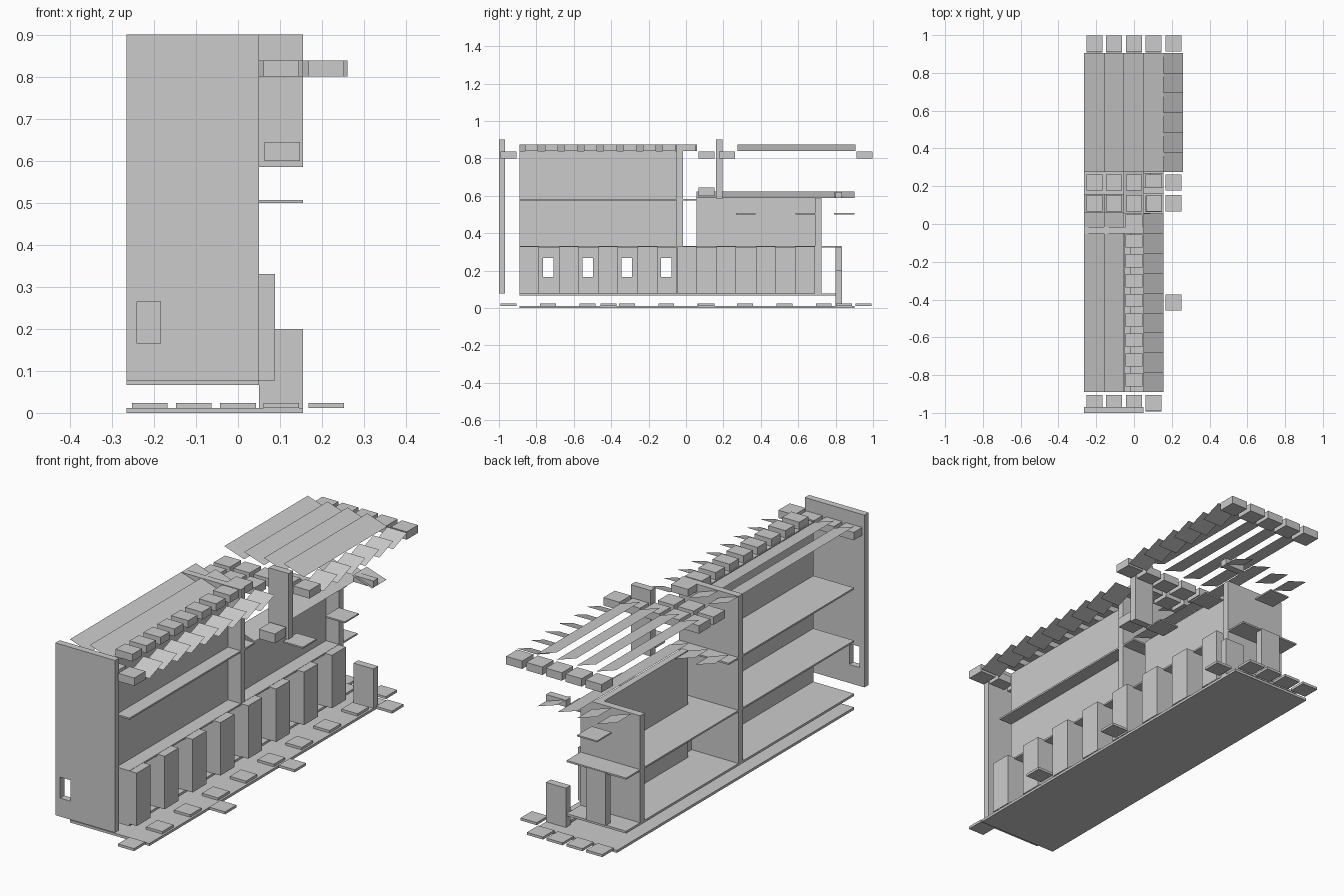
import bpy, bmesh

if "Cube" in bpy.data.objects:
    bpy.data.objects.remove(bpy.data.objects["Cube"])

grey = bpy.data.materials.new("stone_grey")
grey.diffuse_color = (0.6, 0.6, 0.6, 1)
grey.use_nodes = True
grey.node_tree.nodes["Principled BSDF"].inputs["Base Color"].default_value = grey.diffuse_color
U = 0.105  # grid cell


def make(name, boxes=(), quads=()):
    """One object from boxes (x0,x1,y0,y1,z0,z1) and flat quads."""
    bm = bmesh.new()
    for x0, x1, y0, y1, z0, z1 in boxes:
        vs = bmesh.ops.create_cube(bm, size=1)["verts"]
        for v in vs:
            v.co = (x1 if v.co.x > 0 else x0,
                    y1 if v.co.y > 0 else y0,
                    z1 if v.co.z > 0 else z0)
    for q in quads:
        bm.faces.new([bm.verts.new(p) for p in q])
    me = bpy.data.meshes.new(name)
    bm.to_mesh(me)
    bm.free()
    me.materials.append(grey)
    ob = bpy.data.objects.new(name, me)
    bpy.context.collection.objects.link(ob)
    return ob


def tile(x, y, z0, z1, h=0.0425):
    return (x - h, x + h, y - h, y + h, z0, z1)


def slope_x(x, y0, y1, z0, z1, w=U):
    """Plane high on its left edge, low on its right edge."""
    return [(x, y0, z1), (x + w, y0, z0), (x + w, y1, z0), (x, y1, z1)]


def slope_y(x, y, z0, z1):
    """Plane low on its near edge, high on its far edge."""
    return [(x, y, z0), (x + U, y, z0), (x + U, y + U, z1), (x, y + U, z1)]


L, R = -0.265, 0.05
cols = [-0.21, -0.105, 0.0, 0.103, 0.21]

# base sheets
make("ground_plate", [(L, 0.155, -0.89, 0.9, 0.0, 0.012)])
make("floor", [(L, R, -0.89, 0.83, 0.066, 0.077)])
make("lower_shelf", [(L, R, -0.89, 0.69, 0.323, 0.331)])
make("upper_shelf", [(L, R, -0.89, 0.055, 0.575, 0.583)])
make("end_ledge", [(L, R, 0.725, 0.83, 0.323, 0.331)])

# near end wall, pierced by a window
make("near_end_wall", [
    (L, -0.24, -1, -0.968, 0.077, 0.9), (-0.185, R, -1, -0.968, 0.077, 0.9),
    (-0.24, -0.185, -1, -0.968, 0.077, 0.165),
    (-0.24, -0.185, -1, -0.968, 0.265, 0.9)])
make("middle_wall", [(L, R, -0.05, -0.017, 0.077, 0.875)])
make("far_end_wall", [(L, R, 0.69, 0.725, 0.077, 0.588)])
make("upper_pier", [(0.05, 0.155, 0.16, 0.195, 0.585, 0.9)])

# long panel with four windows between the pillars
px0, px1 = -0.05, -0.018
edges = [-0.89]
for k in range(4):
    c = -0.737 + 0.2105 * k
    edges += [c - 0.028, c + 0.028]
edges.append(-0.05)
parts = [(px0, px1, -0.89, -0.05, 0.077, 0.165),
         (px0, px1, -0.89, -0.05, 0.268, 0.84)]
parts += [(px0, px1, edges[i], edges[i + 1], 0.165, 0.268) for i in range(0, 10, 2)]
make("main_panel", parts)
make("far_panel", [(px0, px1, 0.055, 0.69, 0.077, 0.588)])

# pillars along the right side
make("pillars", [(px1, 0.088, -0.89 + 0.2105 * k, -0.785 + 0.2105 * k, 0.077, 0.33)
                 for k in range(8)])
make("far_pillar", [(-0.16, -0.055, 0.80, 0.835, 0.077, 0.33)])
make("free_post", [(0.05, 0.155, 0.80, 0.835, 0.012, 0.2)])

# small ledges
make("small_ledges", [(0.05, 0.155, 0.268, 0.372, 0.5, 0.507),
                      (0.05, 0.155, 0.585, 0.69, 0.5, 0.507),
                      (-0.16, -0.055, 0.79, 0.9, 0.5, 0.507)])

# paving
pave = [(0.103, -0.95), (0.21, -0.415), (0.21, 0.11), (0.21, 0.845), (0.103, 0.95)]
pave += [(0.103, -0.737 + 0.2105 * k) for k in range(8)]
pave += [(x, 0.95) for x in cols[:3]]
make("paving_slabs", [tile(x, y, 0.012, 0.024) for x, y in pave])

# square caps at roof level
caps = [(x, -0.948) for x in cols[:4]] + [(x, 0.955) for x in cols]
caps += [(x, 0.22) for x in cols] + [(x, 0.11) for x in cols[:3]]
make("roof_caps", [tile(x, y, 0.8, 0.838) for x, y in caps])
make("low_cap", [tile(0.105, 0.11, 0.6, 0.645)])

# main roof: long sloping boards, blocks and tilted edge tiles
make("main_roof_boards", quads=[slope_x(L + U * k, -0.89, 0.06, 0.84, 0.875)
                                for k in range(2)])
make("main_roof_blocks", [(-0.045, 0.045, -0.86 + U * k, -0.79 + U * k, 0.84, 0.875)
                          for k in range(9)])
make("main_eave_tiles", quads=[slope_y(0.05, -0.89 + U * k, 0.8, 0.838)
                               for k in range(9)])

# far roof
make("far_roof_boards", quads=[slope_x(L + U * k, 0.275, 0.905, 0.84, 0.875)
                               for k in range(4)])
make("far_eave_tiles", quads=[slope_y(0.155, 0.275 + U * k, 0.8, 0.838)
                              for k in range(6)])

# lower roof fragments
make("low_roof_boards", quads=[slope_x(L + U * k, 0.055, 0.16, 0.588, 0.622)
                               for k in range(3)]
     + [slope_x(-0.055, 0.16, 0.79, 0.588, 0.622)]
     + [slope_x(L + U * k, 0.79, 0.9, 0.588, 0.622) for k in range(4)])
make("low_roof_beam", [(0.05, 0.155, 0.8, 0.835, 0.588, 0.62)])
